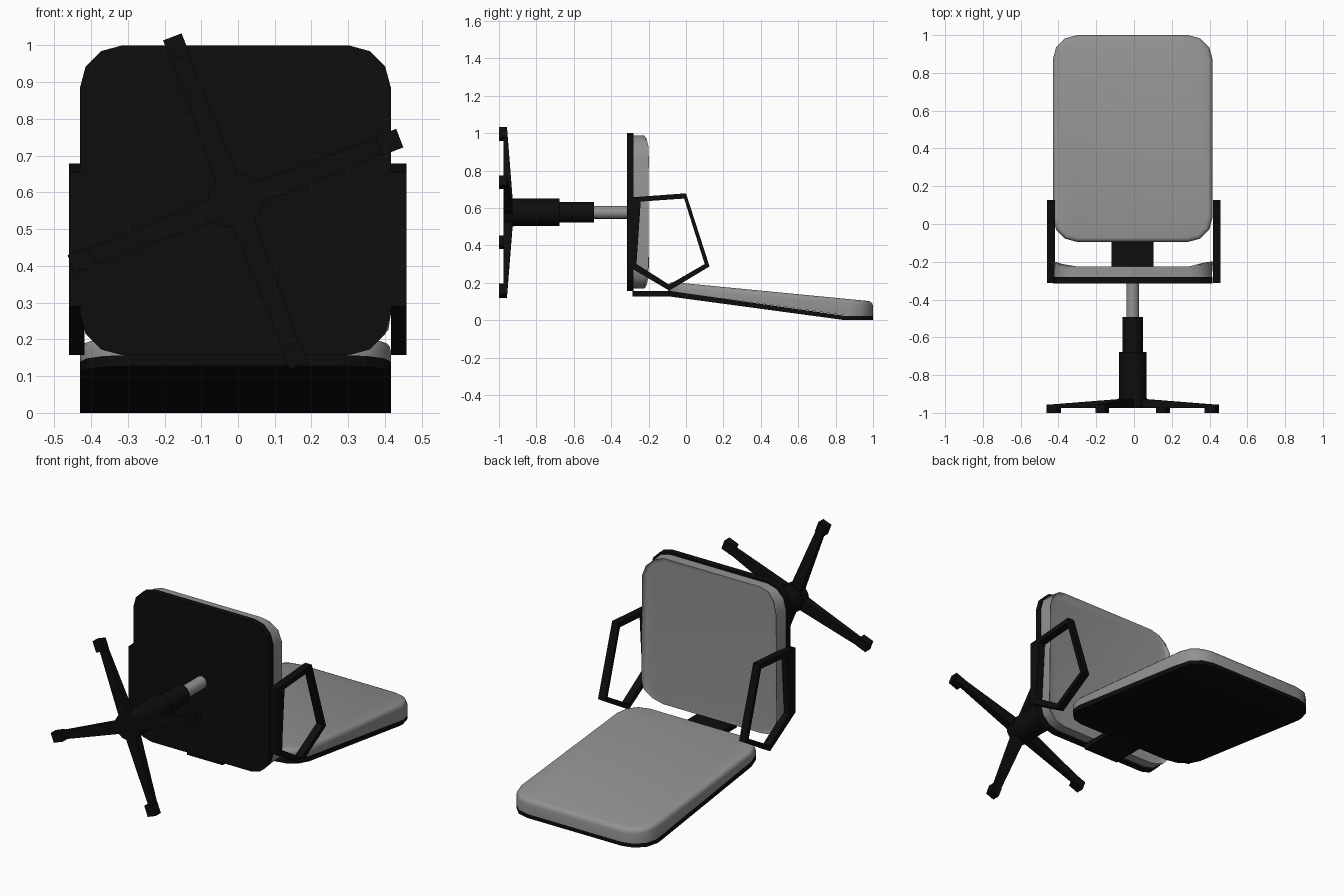
import bpy, bmesh, math
from mathutils import Vector, Matrix

cube = bpy.data.objects.get("Cube")
if cube:
    bpy.data.objects.remove(cube, do_unlink=True)


def material(name, value):
    mat = bpy.data.materials.new(name)
    mat.use_nodes = True
    colour = (value, value, value, 1)
    mat.diffuse_color = colour
    bsdf = mat.node_tree.nodes["Principled BSDF"]
    bsdf.inputs["Base Color"].default_value = colour
    bsdf.inputs["Roughness"].default_value = 0.8
    return mat


black = material("black plastic", 0.004)
grey = material("grey fabric", 0.29)
CX, CZ = -0.007, 0.576      # axis of the column


def finish(name, bm, mat, smooth=None):
    bmesh.ops.recalc_face_normals(bm, faces=bm.faces)
    mesh = bpy.data.meshes.new(name)
    bm.to_mesh(mesh)
    bm.free()
    mesh.materials.append(mat)
    obj = bpy.data.objects.new(name, mesh)
    bpy.context.collection.objects.link(obj)
    if smooth:
        bpy.ops.object.select_all(action='DESELECT')
        obj.select_set(True)
        bpy.context.view_layer.objects.active = obj
        bpy.ops.object.shade_smooth_by_angle(angle=math.radians(smooth))
    return obj


def rounded_outline(x0, x1, v0, v1, r, steps=3):
    corners = [(x1 - r, v1 - r), (x0 + r, v1 - r), (x0 + r, v0 + r), (x1 - r, v0 + r)]
    points = []
    for i, (cx, cv) in enumerate(corners):
        for k in range(steps + 1):
            a = math.pi / 2 * (i + k / steps)
            points.append((cx + r * math.cos(a), cv + r * math.sin(a)))
    return points


def slab(name, outline, place, mat, round_top=0, cut=None, smooth=None):
    """Extrude an outline from w=0 to w=1, placing each point with place(u, v, w)."""
    bm = bmesh.new()
    base = bm.faces.new([bm.verts.new((u, v, 0)) for u, v in outline])
    top = bmesh.ops.extrude_face_region(bm, geom=[base])["geom"]
    for v in top:
        if isinstance(v, bmesh.types.BMVert):
            v.co.z = 1
    if cut is not None:
        bmesh.ops.bisect_plane(bm, geom=bm.verts[:] + bm.edges[:] + bm.faces[:],
                               plane_co=(0, cut, 0), plane_no=(0, 1, 0))
    rim = [e for e in bm.edges if all(v.co.z > 0.5 for v in e.verts)
           and len({round(f.normal.z) for f in e.link_faces}) > 1]
    bm.normal_update()
    rim = [e for e in bm.edges if all(v.co.z > 0.5 for v in e.verts)
           and any(abs(f.normal.z) < 0.5 for f in e.link_faces)]
    for v in bm.verts:
        v.co = place(*v.co)
    if round_top:
        bmesh.ops.bevel(bm, geom=rim, offset=round_top, segments=3,
                        affect='EDGES', profile=0.5)
    return finish(name, bm, mat, smooth)


def box(name, low, high, mat):
    bm = bmesh.new()
    bmesh.ops.create_cube(bm, size=1)
    low, high = Vector(low), Vector(high)
    for v in bm.verts:
        v.co = (low + high) / 2 + v.co * (high - low)
    return finish(name, bm, mat)


def cylinder(name, radius, y0, y1, mat):
    bm = bmesh.new()
    turn = Matrix.Translation((CX, (y0 + y1) / 2, CZ)) @ Matrix.Rotation(math.pi / 2, 4, 'X')
    bmesh.ops.create_cone(bm, cap_ends=True, segments=16, radius1=radius,
                          radius2=radius, depth=y1 - y0, matrix=turn)
    return finish(name, bm, mat, 40)


# Seat: black shell with a padded cushion
slab("seat_shell", rounded_outline(-0.43, 0.416, 0.157, 1.0, 0.115),
     lambda u, v, w: Vector((u, -0.315 + 0.035 * w, v)), black)
slab("seat_cushion", rounded_outline(-0.424, 0.412, 0.168, 0.988, 0.115),
     lambda u, v, w: Vector((u, -0.28 + 0.056 * w, v)), grey, round_top=0.025, smooth=60)


# Backrest: sloping shell that levels out at the far end, and its cushion
KINK = 0.85


def shell_floor(y):
    return 0.128 - 0.128 * min(1, (y + 0.1) / (KINK + 0.1))


def shell_top(y):
    return shell_floor(y) + 0.03 - 0.008 * (y + 0.1) / 1.1


def cushion_top(y):
    return 0.206 - 0.106 * (y + 0.1) / 1.1


back_outline = rounded_outline(-0.43, 0.416, -0.095, 1.0, 0.13)
slab("backrest_shell", back_outline,
     lambda u, v, w: Vector((u, v, shell_top(v) if w > 0.5 else shell_floor(v))),
     black, cut=KINK)
slab("backrest_cushion", back_outline,
     lambda u, v, w: Vector((u, v, cushion_top(v) if w > 0.5 else shell_top(v))),
     grey, round_top=0.025, smooth=60)

# Bracket joining seat and backrest
box("backrest_bracket", (-0.118, -0.285, 0.127), (0.104, -0.06, 0.157), black)

# Armrests: five-sided loops
outer = [(-0.313, 0.655), (0.0, 0.678), (0.126, 0.287), (-0.09, 0.158), (-0.313, 0.29)]
inner = [(-0.242, 0.634), (-0.01, 0.65), (0.1, 0.3), (-0.09, 0.19), (-0.265, 0.3)]
for side, x0 in (("left", 0.417), ("right", -0.46)):
    bm = bmesh.new()
    rings = [[bm.verts.new((x, y, z)) for y, z in loop]
             for x, loop in ((x0, outer), (x0 + 0.042, outer),
                             (x0 + 0.042, inner), (x0, inner))]
    for r in range(4):
        a, b = rings[r], rings[(r + 1) % 4]
        for i in range(5):
            j = (i + 1) % 5
            bm.faces.new((a[i], a[j], b[j], b[i]))
    finish(side + "_armrest", bm, black)

# Column
cylinder("piston", 0.034, -0.5, -0.31, grey)
cylinder("column_upper", 0.055, -0.68, -0.493, black)
cylinder("column_lower", 0.073, -0.925, -0.677, black)
cylinder("base_hub", 0.075, -0.975, -0.92, black)

# Four tapered legs, each with a foot block
for n in range(4):
    turn = (Matrix.Translation((CX, 0, CZ))
            @ Matrix.Rotation(-math.radians(21 + 90 * n), 4, 'Y'))
    leg = box("base_leg_%d" % (n + 1), (0, -0.975, -0.5), (0.478, -0.922, 0.5), black)
    for v in leg.data.vertices:
        tip = v.co.x > 0.2
        v.co.z *= 0.042 if tip else 0.066
        if tip and v.co.y > -0.95:
            v.co.y = -0.957
    foot = box("base_foot_%d" % (n + 1), (0.418, -1.0, -0.027), (0.479, -0.956, 0.027), black)
    for part in (leg, foot):
        part.data.transform(turn)
